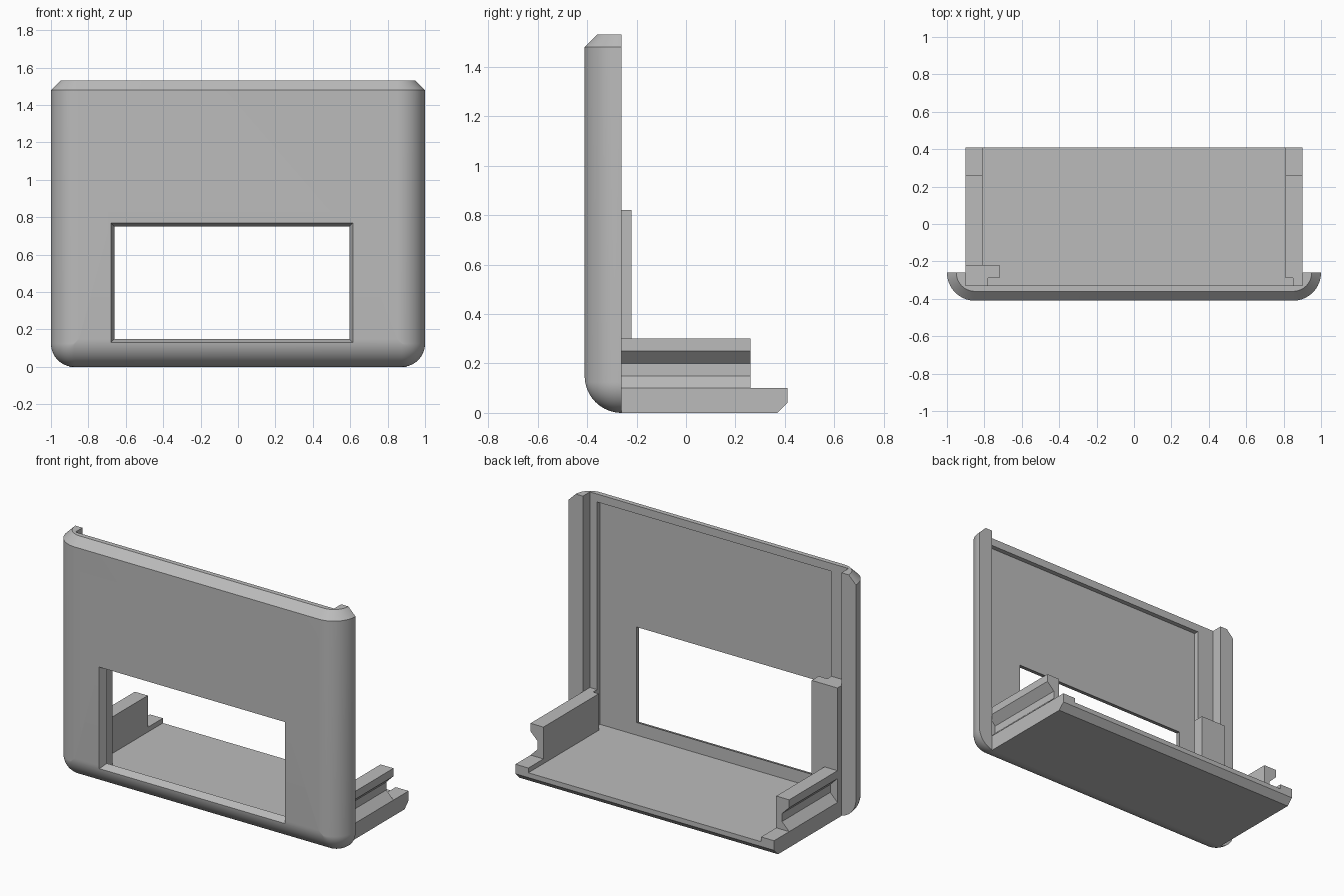
import bpy, bmesh, math

cube = bpy.data.objects.get("Cube")
if cube:
    bpy.data.objects.remove(cube, do_unlink=True)

grey = bpy.data.materials.new("plain grey")
grey.use_nodes = True
grey.diffuse_color = (0.5, 0.5, 0.5, 1)
grey.node_tree.nodes["Principled BSDF"].inputs["Base Color"].default_value = grey.diffuse_color


def finish(name, bm):
    bmesh.ops.recalc_face_normals(bm, faces=bm.faces)
    mesh = bpy.data.meshes.new(name)
    bm.to_mesh(mesh)
    bm.free()
    mesh.materials.append(grey)
    obj = bpy.data.objects.new(name, mesh)
    bpy.context.collection.objects.link(obj)
    return obj


def loft(name, first, last):
    """Solid between two matching polygons of 3D points."""
    bm = bmesh.new()
    a = [bm.verts.new(p) for p in first]
    b = [bm.verts.new(p) for p in last]
    bm.faces.new(a)
    bm.faces.new(b)
    for i in range(len(a)):
        j = (i + 1) % len(a)
        bm.faces.new((a[i], a[j], b[j], b[i]))
    return finish(name, bm)


def rect(x0, x1, z0, z1, y):
    return [(x0, y, z0), (x1, y, z0), (x1, y, z1), (x0, y, z1)]


def box(name, x, y, z):
    return loft(name, rect(*x, *z, y[0]), rect(*x, *z, y[1]))


def activate(obj):
    bpy.ops.object.select_all(action='DESELECT')
    obj.select_set(True)
    bpy.context.view_layer.objects.active = obj


def cut(obj, cutter):
    cutter.hide_render = True
    mod = obj.modifiers.new("cut", 'BOOLEAN')
    mod.operation = 'DIFFERENCE'
    mod.solver = 'EXACT'
    mod.object = cutter
    activate(obj)
    bpy.ops.object.modifier_apply(modifier=mod.name)
    bpy.data.objects.remove(cutter, do_unlink=True)


# Front shell: rounded sides and bottom, chamfered top
BACK, TOP, R, CH, CORNER = -0.26, 1.53, 0.15, 0.05, 0.125
STEPS = 16
bm = bmesh.new()
loops = []
for k in range(STEPS + 1):
    t = math.pi / 2 * k / STEPS
    inset, y = R * (1 - math.cos(t)), BACK - R * math.sin(t)
    c = max(CORNER - inset, 0.002)
    half = [(1 - R + (R - CH) * math.cos(t), BACK - (R - CH) * math.sin(t), TOP),
            (1 - inset, y, TOP - CH)]
    for i in range(STEPS + 1):
        a = math.pi / 2 * i / STEPS
        half.append((1 - inset - c + c * math.cos(a), y, inset + c - c * math.sin(a)))
    pts = half + [(-x, py, z) for x, py, z in reversed(half)]
    loops.append([bm.verts.new(p) for p in pts])
for a, b in zip(loops, loops[1:]):
    for i in range(len(a) - 1):
        bm.faces.new((a[i], a[i + 1], b[i + 1], b[i]))
front = loops[-1]
bm.faces.new(loops[0])
bm.faces.new(front[1:-1])
bm.faces.new((front[0], front[1], front[-2], front[-1]))
bm.faces.new([l[0] for l in loops] + [l[-1] for l in reversed(loops)])
shell = finish("front_shell", bm)

# Hollow back, panel recess, floor recess and flared window
cut(shell, box("cavity_cutter", (-0.9, 0.9), (-0.33, 0), (0.1, 2)))
cut(shell, box("recess_cutter", (-0.78, 0.85), (-0.36, -0.29), (0.07, 1.48)))
cut(shell, box("floor_cutter", (-0.81, 0.81), (-0.30, 0), (0.07, 0.5)))
cut(shell, loft("window_cutter", rect(-0.652, 0.587, 0.158, 0.742, -0.34),
                rect(-0.70, 0.635, 0.11, 0.79, -0.46)))
activate(shell)
bpy.ops.object.shade_smooth_by_angle(angle=math.radians(30))

# Base floor with chamfered rear edge
side = [(BACK, 0), (0.37, 0), (0.41, 0.04), (0.41, 0.07), (BACK, 0.07)]
loft("base_floor", [(-0.9, y, z) for y, z in side], [(0.9, y, z) for y, z in side])

# Side ledges and grooved rails
groove = [(0.81, 0.1), (0.9, 0.1), (0.85, 0.15), (0.85, 0.2),
          (0.9, 0.25), (0.9, 0.3), (0.81, 0.3)]
for s, label in ((1, "left"), (-1, "right")):
    box(label + "_ledge", sorted((0.81 * s, 0.9 * s)), (BACK, 0.41), (0.07, 0.1))
    loft(label + "_rail", [(s * x, -0.29, z) for x, z in groove],
         [(s * x, 0.26, z) for x, z in groove])

# Panel retainers at the front corners
box("left_retainer", (0.85, 0.9), (-0.33, -0.29), (0.1, 0.3))
box("right_retainer_post", (-0.9, -0.78), (-0.33, -0.29), (0.07, 0.82))
box("right_retainer_lip", (-0.9, -0.72), (-0.29, -0.22), (0.07, 0.82))
